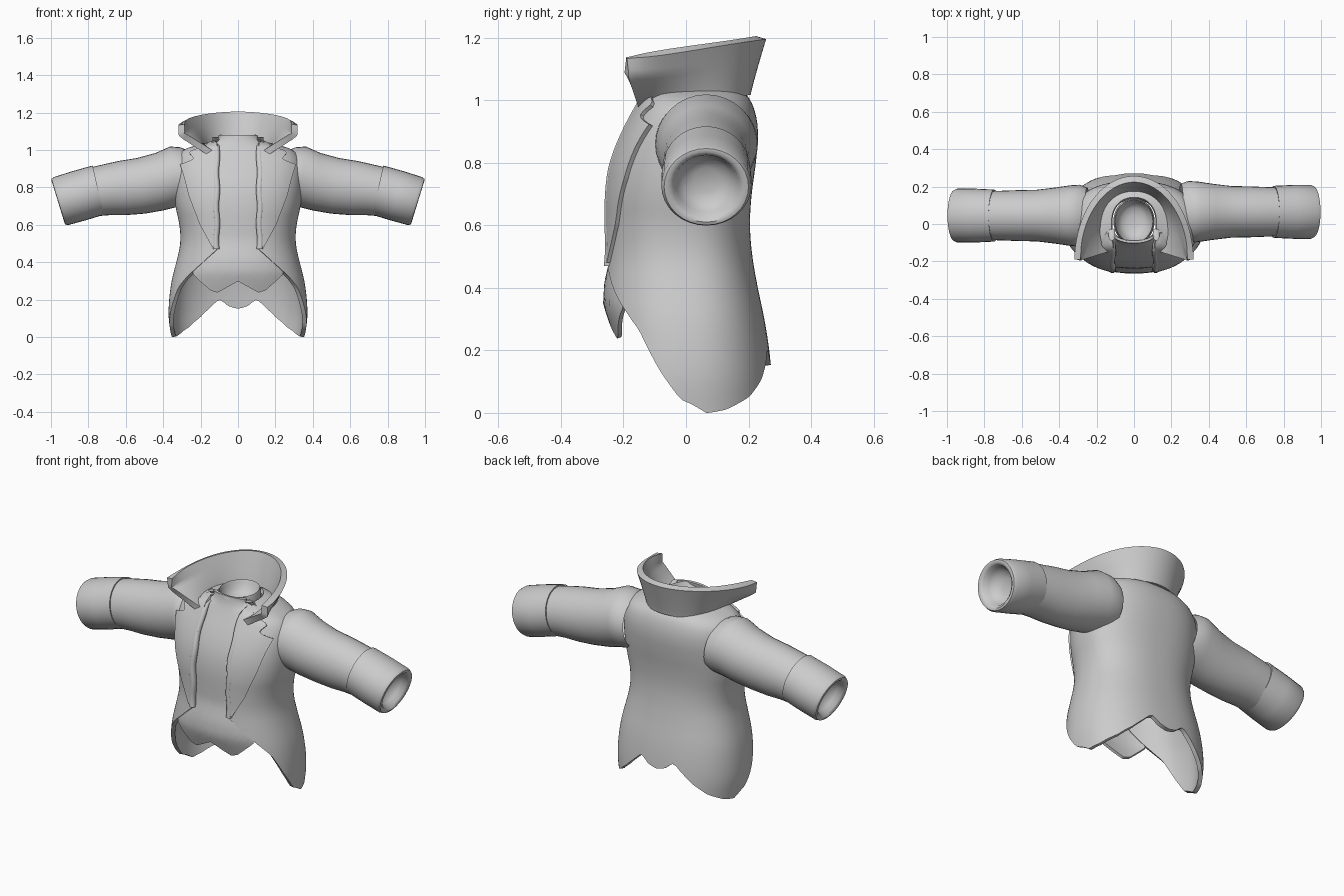
import bpy, bmesh
from math import sin, cos, pi, asin, radians

cube = bpy.data.objects.get("Cube")
if cube:
    bpy.data.objects.remove(cube, do_unlink=True)

grey = bpy.data.materials.new("plain grey cloth")
grey.use_nodes = True
COLOUR = (0.6, 0.6, 0.6, 1)
grey.diffuse_color = COLOUR
grey.node_tree.nodes["Principled BSDF"].inputs["Base Color"].default_value = COLOUR

P = 0.85  # roundness of the body section


def table(rows, t):
    """Piecewise interpolation of a table whose first column is the key."""
    if t <= rows[0][0]:
        return rows[0][1:]
    for a, b in zip(rows, rows[1:]):
        if t <= b[0]:
            f = (t - a[0]) / (b[0] - a[0])
            return tuple(p + (q - p) * f for p, q in zip(a[1:], b[1:]))
    return rows[-1][1:]


def grid(name, rows, thickness=0, closed=False, cap_end=False, angle=50):
    """Skin rows of points, thicken and shade them."""
    bm = bmesh.new()
    vs = [[bm.verts.new(p) for p in r] for r in rows]
    n = len(vs[0])
    for a, b in zip(vs, vs[1:]):
        for i in range(n if closed else n - 1):
            j = (i + 1) % n
            bm.faces.new((a[i], a[j], b[j], b[i]))
    if cap_end:
        bm.faces.new(vs[-1])
    mesh = bpy.data.meshes.new(name)
    bm.to_mesh(mesh)
    bm.free()
    ob = bpy.data.objects.new(name, mesh)
    bpy.context.collection.objects.link(ob)
    mesh.materials.append(grey)
    bpy.ops.object.select_all(action='DESELECT')
    ob.select_set(True)
    bpy.context.view_layer.objects.active = ob
    if thickness:
        mod = ob.modifiers.new("thickness", 'SOLIDIFY')
        mod.thickness = thickness
        mod.offset = 0
        bpy.ops.object.modifier_apply(modifier=mod.name)
    bm = bmesh.new()
    bm.from_mesh(ob.data)
    bmesh.ops.recalc_face_normals(bm, faces=bm.faces)
    bm.to_mesh(ob.data)
    bm.free()
    bpy.ops.object.shade_smooth_by_angle(angle=radians(angle))


# Body section by height: half width, front depth, back depth
BODY = [(0, .345, .24, .265), (.1, .362, .25, .265), (.2, .358, .255, .256),
        (.3, .345, .26, .24), (.4, .318, .256, .218), (.5, .295, .246, .2),
        (.6, .3, .246, .192), (.7, .325, .246, .198), (.8, .335, .23, .213),
        (.9, .335, .19, .222), (.96, .32, .155, .212), (1.0, .28, .135, .195),
        (1.02, .2, .125, .175), (1.04, .118, .115, .137), (1.08, .14, .11, .15)]


def body(z):
    """Body section at a height, eased between the table rows."""
    d = min(.04, max(0, 1.04 - z) / 3)
    samples = [table(BODY, z + d * k / 2) for k in range(-2, 3)]
    return [sum(v) / 5 for v in zip(*samples)]


def front_y(x, z, inset=0):
    """Depth of the body's front at a given width and height."""
    w, f, _ = body(z)
    k = min(abs(x) / w, 0.98)
    return inset - f * (1 - k ** (2 / P)) ** (P / 2)


# Coat: open at the front, tails lowest at the sides, small tab at the back
HEM = [(0, .152), (.035, .165), (.07, .2), (.09, .195), (.12, .165), (.19, .105),
       (.28, .052), (.4, .012), (.48, 0), (.56, .045), (.64, .14), (.73, .265),
       (.8, .32), (.9, .39), (1, .465)]
COLS, ROWS = 54, 40
rows = []
for r in range(ROWS + 1):
    row = []
    for c in range(-COLS, COLS + 1):
        u = abs(c) / COLS
        hem = table(HEM, u)[0]
        z = hem + (1.04 - hem) * (r / ROWS) ** 0.85
        w, f, b = body(z)
        a = u * (pi - asin((0.112 / w) ** (1 / P)))
        side = 1 if c > 0 else -1
        y = cos(a)
        row.append((side * w * sin(a) ** P,
                    (b if y > 0 else -f) * abs(y) ** P, z))
    rows.append(row)
grid("coat", rows, 0.022)

# Waistcoat: front panel with two points at the hem, tucked in at the bottom
VEST_HEM = [(0, .3), (.45, .24), (.6, .25), (1, .335)]
VEST_WIDTH = [(.3, .24), (.42, .23), (.55, .15), (.85, .14), (1.0, .12), (1.08, .1)]
VEST_INSET = [(.23, .04), (.35, 0), (.42, 0), (.52, .015)]
rows = []
for r in range(29):
    row = []
    for c in range(-20, 21):
        hem = table(VEST_HEM, abs(c) / 20)[0]
        z = hem + (1.08 - hem) * r / 28
        x = c / 20 * table(VEST_WIDTH, z)[0]
        row.append((x, front_y(x, z, table(VEST_INSET, z)[0]), z))
    rows.append(row)
grid("waistcoat_front", rows, 0.014)

# Neck of the waistcoat, a shallow hollow at the top
rows = []
for z, k in ((.98, 1.05), (1.07, 1), (1.08, .96), (1.065, .9),
             (1.035, .8), (1.015, .6), (1.005, .3)):
    rows.append([(.105 * k * cos(i * pi / 16), .015 + .12 * k * sin(i * pi / 16), z)
                 for i in range(32)])
grid("waistcoat_neck", rows, closed=True, cap_end=True)

# Standing collar: flared, open at the front, its tips rising upright
rows = []
for r in range(13):
    t = r / 12
    row = []
    for c in range(-28, 29):
        s = c / 28
        q = abs(s) * pi / 2
        base = (.178 * sin(s * 2.3), .19 - .335 * (1 - cos(q)), 1.02 - .045 * s * s)
        top = (.302 * sin(s * pi / 2), .24 - .43 * (1 - cos(q)),
               1.2 - .065 * (1 - cos(q)))
        tip = s ** 6
        flare = (1 - tip) * t ** 1.1 + tip * min(1, t * 1.5)
        row.append((base[0] + (top[0] - base[0]) * flare,
                    base[1] + (top[1] - base[1]) * flare,
                    base[2] + (top[2] - base[2]) * t))
    rows.append(row)
grid("collar", rows, 0.034)

# Lapels: notched outer edge, lying on the coat front
LAPEL = [(.48, .13), (.6, .19), (.75, .245), (.85, .27), (.92, .29),
         (.945, .225), (.955, .225), (.985, .25), (1.02, .16), (1.05, .13)]
# Sleeve rings: x, z, radius in height, radius in depth, tilt
SLEEVE = [(.25, .855, .14, .15, 6), (.29, .86, .155, .165, 6), (.34, .858, .162, .162, 8),
          (.42, .83, .155, .15, 8), (.52, .808, .15, .138, 8),
          (.62, .796, .146, .136, 8), (.7, .787, .137, .133, 10), (.79, .772, .13, .13, 13)]
CUFF = [(.75, .785, .12, .12, 13), (.747, .785, .135, .139, 13),
        (.85, .755, .136, .144, 15), (.945, .727, .134, .144, 17),
        (.96, .723, .128, .135, 17), (.962, .722, .117, .122, 17),
        (.952, .725, .104, .106, 17), (.925, .733, .094, .096, 17),
        (.9, .74, .075, .077, 17), (.885, .745, .04, .04, 17)]


def tube(name, rings, side, cap=False):
    """Loft tilted rings outward along one arm."""
    rows = []
    for x, z, rz, ry, tilt in rings:
        t = radians(tilt)
        row = []
        for i in range(32):
            a = i * pi / 16
            h = rz * sin(a)
            row.append((side * (x + h * sin(t)), .055 + .01 * side + ry * cos(a),
                        z + h * cos(t)))
        rows.append(row)
    grid(name, rows, closed=True, cap_end=cap)


for side, label in ((1, "left"), (-1, "right")):
    rows = []
    for r in range(58):
        z = .48 + .57 * r / 57
        out = table(LAPEL, z)[0]
        row = []
        for c in range(9):
            x = .105 + (out - .105) * c / 8
            row.append((side * x * 1.05, front_y(x, z, -.012), z))
        rows.append(row)
    grid(label + "_lapel", rows, 0.018)

    # Rolled edge along the opening
    rows = []
    for r in range(24):
        z = .47 + .6 * r / 23
        x = .116 + .003 * sin(r * 0.9)
        y = front_y(x, z, -.008)
        rows.append([(side * (x + .017 * cos(i * pi / 5)), y + .018 * sin(i * pi / 5), z)
                     for i in range(10)])
    grid(label + "_rolled_edge", rows, closed=True, cap_end=True)

    tube(label + "_sleeve", SLEEVE, side)
    tube(label + "_cuff", CUFF, side, True)
